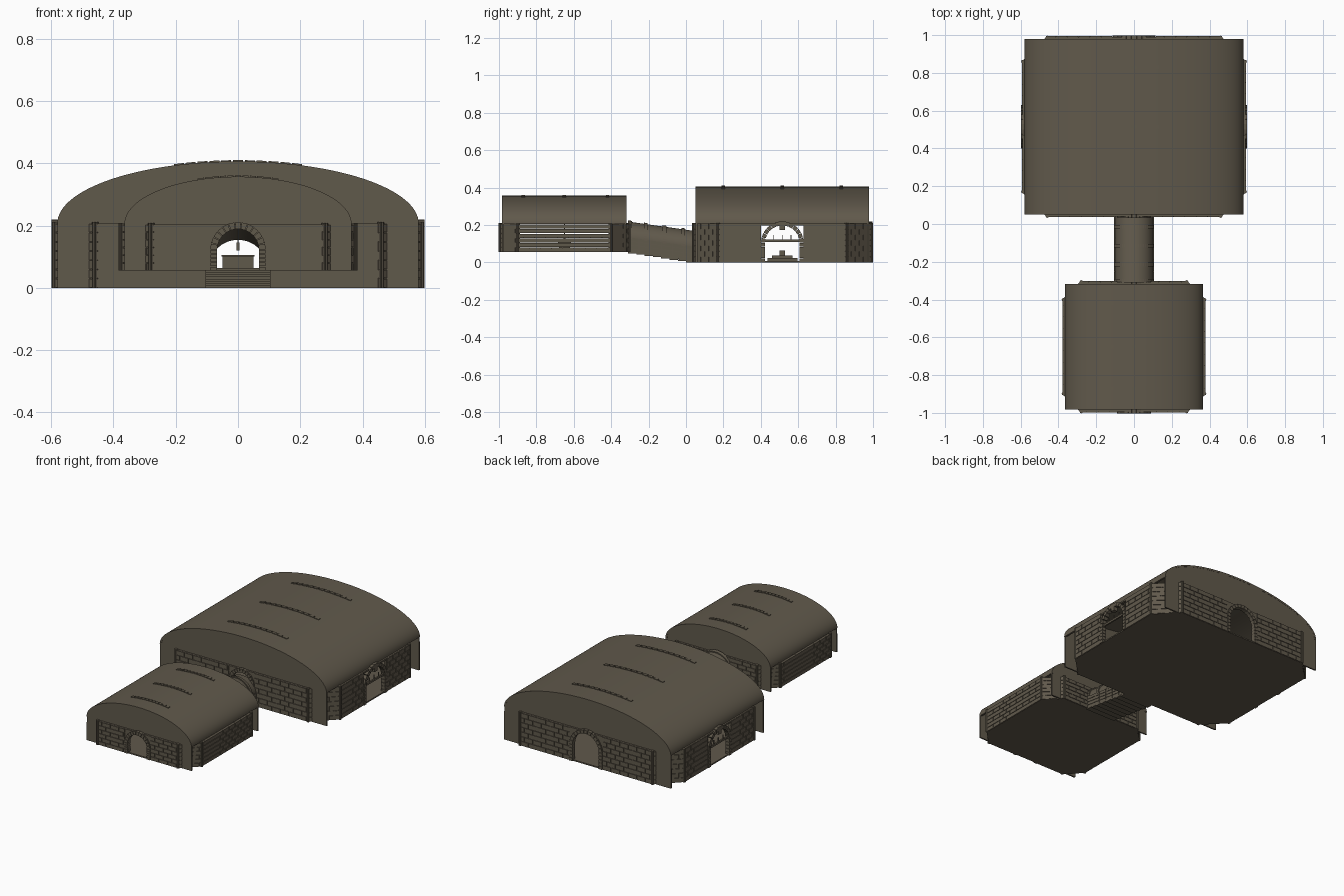
import bpy, bmesh
from math import pi, sin, cos, radians, sqrt
from mathutils import Matrix, Vector

cube = bpy.data.objects.get("Cube")
if cube:
    bpy.data.objects.remove(cube, do_unlink=True)

stone = bpy.data.materials.new("weathered_stone")
STONE = (0.118, 0.100, 0.071, 1)
stone.use_nodes = True
stone.diffuse_color = STONE
bsdf = stone.node_tree.nodes["Principled BSDF"]
bsdf.inputs["Base Color"].default_value = STONE
bsdf.inputs["Roughness"].default_value = 0.9


def finish(name, bm, matrix=None, smooth=False):
    bmesh.ops.recalc_face_normals(bm, faces=bm.faces)
    mesh = bpy.data.meshes.new(name)
    bm.to_mesh(mesh)
    bm.free()
    mesh.materials.append(stone)
    obj = bpy.data.objects.new(name, mesh)
    bpy.context.collection.objects.link(obj)
    if matrix:
        obj.matrix_world = matrix
    if smooth:
        bpy.ops.object.select_all(action='DESELECT')
        obj.select_set(True)
        bpy.context.view_layer.objects.active = obj
        bpy.ops.object.shade_smooth_by_angle(angle=radians(30))
    return obj


def prism(bm, pts, n0, n1, shift=0):
    """Extrude an (x, z) outline along y; shift raises the far end."""
    near = [bm.verts.new((u, n0, z)) for u, z in pts]
    far = [bm.verts.new((u, n1, z + shift)) for u, z in pts]
    bm.faces.new(near)
    bm.faces.new(far[::-1])
    for i in range(len(pts)):
        j = (i + 1) % len(pts)
        bm.faces.new((near[i], far[i], far[j], near[j]))


def box(bm, u0, u1, n0, n1, z0, z1, shift=0):
    prism(bm, [(u0, z0), (u1, z0), (u1, z1), (u0, z1)], n0, n1, shift)


def arc(a, b, zc, steps=24, t0=0, t1=pi):
    return [(a * cos(t0 + (t1 - t0) * i / steps), zc + b * sin(t0 + (t1 - t0) * i / steps))
            for i in range(steps + 1)]


def bricks(bm, u0, u1, z0, z1, rows, length, proud):
    """Staggered courses between u0 and u1, standing proud of the wall."""
    h, g = (z1 - z0) / rows, 0.0015
    for r in range(rows):
        u = u0 - (length / 2 if r % 2 else 0)
        while u < u1 - 0.004:
            a, b = max(u, u0), min(u + length, u1)
            if b - a > 0.006:
                box(bm, a + g, b - g, -proud, 0.004, z0 + r * h + g, z0 + (r + 1) * h - g)
            u += length


def wall(name, matrix, half, z0, z1, rows, length, door=None, slits=False):
    bm = bmesh.new()
    if door:
        w, spring, rim, square = door
        hole = [(w + rim, z1 - 0.01), (-w - rim, z1 - 0.01)] if square else arc(w, w, spring)
        side = w + rim if square else w
        prism(bm, [(-half, z0), (-half, z1), (half, z1), (half, z0), (side, z0)]
              + hole + [(-side, z0)], 0, 0.015)
        for s in (-1, 1):
            bricks(bm, *sorted((s * (w + rim), s * half)), z0, z1, rows, length, 0.004)
    elif slits:
        # Courses left slightly apart, so light passes between them
        h = (z1 - z0) / rows
        for r in range(rows):
            box(bm, -half, half, 0, 0.012, z0 + r * h + 0.002, z0 + (r + 1) * h - 0.002)
        bricks(bm, -half, half, z0, z1, rows, length, 0.004)
    else:
        box(bm, -half, half, 0, 0.015, z0, z1)
        bricks(bm, -half, half, z0, z1, rows, length, 0.004)
    # Corner pilasters
    for s in (-1, 1):
        box(bm, s * half - 0.007, s * half + 0.007, -0.006, 0.01, z0, z1 + 0.004)
    finish(name, bm, matrix)


def doorway(name, matrix, z0, w, spring, rim, bar=False):
    """Arch of wedge stones on block jambs."""
    bm = bmesh.new()
    count = 13
    for i in range(count):
        t0, t1 = pi * (i + 0.06) / count, pi * (i + 0.94) / count
        prism(bm, arc(w, w, spring, 1, t0, t1) + arc(w + rim, w + rim, spring, 1, t1, t0),
              -0.008, 0.02)
    blocks = 5
    h = (spring - z0) / blocks
    for s in (-1, 1):
        for i in range(blocks):
            box(bm, *sorted((s * w, s * (w + rim))), -0.008, 0.02,
                z0 + i * h + 0.001, z0 + (i + 1) * h - 0.001)
    if bar:
        box(bm, -w, w, 0, 0.01, spring + 0.005, spring + 0.017)
        box(bm, -0.014, 0.014, -0.008, 0.02, spring + w - 0.025, spring + w + rim)
        for x in (-w / 2, 0, w / 2):
            box(bm, x - 0.002, x + 0.002, 0.002, 0.008, spring + 0.017, spring + 0.042)
    finish(name, bm, matrix)


def hall(name, cy, hx, hy, cut, z0, z1, roof, ribs, doors, rows, length, slits):
    def facing(angle, dist, offset=0):
        turn = Matrix.Rotation(radians(angle), 4, 'Z')
        return Matrix.Translation((0, cy, 0)) @ turn @ Matrix.Translation((offset, -dist, 0))

    # Four straight walls and four corner walls of the eight-sided plan
    names = {0: "front", 90: "left", 180: "back", 270: "right"}
    for ang, label in names.items():
        end = ang % 180 == 0
        half, dist = (hx - cut, hy) if end else (hy - cut, hx)
        door = doors.get(ang)
        m = facing(ang, dist)
        wall(f"{name}_{label}_wall", m, half, z0, z1, rows, length,
             door and (*door, not end), slits and not end)
        if door:
            doorway(f"{name}_{label}_doorway", m, z0, *door, not end)
    mid, half = cut / 2, cut / sqrt(2)
    for sx in (-1, 1):
        for sy in (-1, 1):
            ang = {(1, -1): 45, (1, 1): 135, (-1, 1): 225, (-1, -1): 315}[sx, sy]
            m = (Matrix.Translation((sx * (hx - mid), cy + sy * (hy - mid), 0))
                 @ Matrix.Rotation(radians(ang), 4, 'Z'))
            wall(f"{name}_corner_wall", m, half, z0, z1, rows, length)

    # Floor slab with paving joints underneath
    bm = bmesh.new()
    a, b = hx - cut, hy - cut
    plan = [(a, -hy), (hx, -b), (hx, b), (a, hy), (-a, hy), (-hx, b), (-hx, -b), (-a, -hy)]
    bm.faces.new([bm.verts.new((x, cy + y, z0)) for x, y in plan])
    up = bmesh.ops.extrude_face_region(bm, geom=bm.faces[:])
    bmesh.ops.translate(bm, verts=[v for v in up["geom"] if isinstance(v, bmesh.types.BMVert)],
                        vec=(0, 0, 0.008))
    finish(f"{name}_floor", bm)

    # Barrel roof
    rx, ry, rz, t = hx - 0.01, hy - 0.011, roof - z1, 0.012
    bm = bmesh.new()
    prism(bm, arc(rx, rz, z1, 64) + arc(rx - t, rz - t, z1, 64)[::-1], cy - ry, cy + ry)
    finish(f"{name}_barrel_roof", bm, smooth=True)

    # Gable sheets with legs down to the floor either side of the end walls
    bm = bmesh.new()
    outline = arc(rx - 0.001, rz - 0.001, z1, 64) + [
        (-rx, z0), (-a, z0), (-a, z1 - 0.005), (a, z1 - 0.005), (a, z0), (rx, z0)]
    for s in (-1, 1):
        prism(bm, outline, cy + s * (ry - 0.001), cy + s * (ry - 0.01))
    finish(f"{name}_gables", bm)

    # Rib stones breaking through the crown of the roof
    bm = bmesh.new()
    count = 11
    for y in ribs:
        for i in range(count):
            x0, x1 = [(-1 + 2 * (i + d) / count) * rx * 0.36 for d in (0.08, 0.92)]
            lift = [z1 + rz * sqrt(1 - (x / rx) ** 2) for x in (x0, x1)]
            prism(bm, [(x0, lift[0] - 0.02), (x1, lift[1] - 0.02),
                       (x1, lift[1] + 0.004), (x0, lift[0] + 0.004)], y - 0.009, y + 0.009)
    finish(f"{name}_roof_ribs", bm)


# Door: opening half width, arch spring height, rim width
small_door, big_door = (0.067, 0.122, 0.022), (0.092, 0.105, 0.022)
hall("great_hall", 0.515, 0.59, 0.475, 0.13, 0.0, 0.207, 0.406, (0.2, 0.515, 0.83),
     {0: small_door, 90: big_door, 180: big_door, 270: big_door}, 7, 0.06, False)
hall("small_hall", -0.65, 0.375, 0.344, 0.095, 0.055, 0.204, 0.357, (-0.87, -0.65, -0.42),
     {0: small_door, 180: small_door}, 6, 0.06, True)

# Sloping passage between the halls
Y0, Y1, DROP = -0.31, 0.045, -0.05
bm = bmesh.new()
prism(bm, [(0.1, 0.055)] + arc(0.1, 0.088, 0.13) + [(-0.1, 0.055), (-0.085, 0.055)]
      + arc(0.085, 0.074, 0.13)[::-1] + [(0.085, 0.055)], Y0, Y1, DROP)
finish("passage_vault", bm, smooth=True)

bm = bmesh.new()
for y in (-0.3, -0.215, -0.115, -0.015):
    z = 0.13 + DROP * (y - Y0) / (Y1 - Y0)
    prism(bm, arc(0.106, 0.096, z) + arc(0.09, 0.08, z)[::-1], y - 0.01, y + 0.01, -0.003)
finish("passage_ribs", bm)

bm = bmesh.new()
for s in (-1, 1):
    for r in range(4):
        z = 0.056 + r * 0.02
        for k in range(6):
            y = Y0 + k * (Y1 - Y0) / 6
            drop = DROP / 6
            box(bm, *sorted((s * 0.095, s * 0.105)), y + 0.002, y + 0.057,
                z + k * drop, z + 0.018 + k * drop, drop)
finish("passage_side_blocks", bm)

bm = bmesh.new()
steps = 8
for i in range(steps):
    y = Y0 + i * (Y1 - Y0) / steps
    z = 0.055 * (1 - (i + 1) / steps)
    box(bm, -0.105, 0.105, y, y + (Y1 - Y0) / steps + 0.002, z, z + 0.009)
finish("passage_steps", bm)

# Furnishings
bm = bmesh.new()
box(bm, -0.05, 0.05, -0.68, -0.62, 0.06, 0.1)
box(bm, -0.053, 0.053, -0.685, -0.615, 0.1, 0.105)
finish("altar", bm)
bm = bmesh.new()
box(bm, -0.002, 0.002, -0.652, -0.648, 0.12, 0.345)
box(bm, -0.005, 0.005, -0.655, -0.645, 0.12, 0.145)
finish("hanging_lamp", bm)
bm = bmesh.new()
for r, z in ((0.08, 0.008), (0.055, 0.022)):
    box(bm, -r, r, 0.515 - r, 0.515 + r, z, z + 0.014)
box(bm, -0.015, 0.015, 0.5, 0.53, 0.036, 0.062)
finish("stepped_pedestal", bm)
